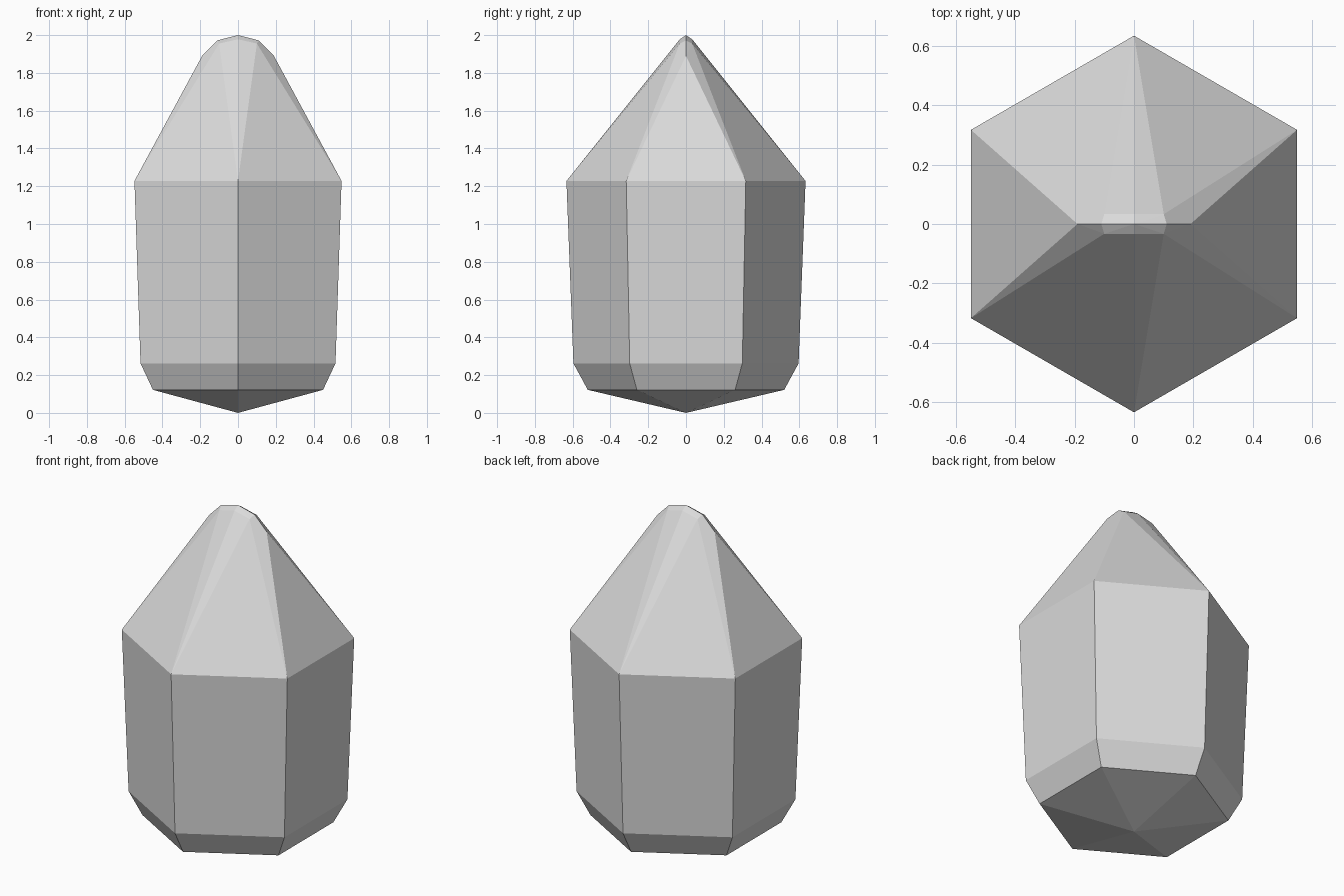
import bpy, bmesh, math

if "Cube" in bpy.data.objects:
    bpy.data.objects.remove(bpy.data.objects["Cube"])

# One plain grey for the whole stone
grey = bpy.data.materials.new("stone_grey")
grey.diffuse_color = (0.7, 0.7, 0.7, 1.0)
grey.use_nodes = True
grey.node_tree.nodes["Principled BSDF"].inputs["Base Color"].default_value = grey.diffuse_color

bm = bmesh.new()

# Hexagonal body rings (radius, height), corners on the y axis
for radius, z in [(0.52, 0.122), (0.596, 0.262), (0.633, 1.228)]:
    for i in range(6):
        a = math.radians(90 + 60 * i)
        bm.verts.new((radius * math.cos(a), radius * math.sin(a), z))

# Bottom point and rounded top ridge
bm.verts.new((0, 0, 0))
bm.verts.new((0, 0, 2))
for s in (-1, 1):
    bm.verts.new((s * 0.19, 0, 1.89))
    bm.verts.new((s * 0.11, 0, 1.972))
    bm.verts.new((0, s * 0.033, 1.978))
    for t in (-1, 1):
        bm.verts.new((s * 0.1, t * 0.033, 1.955))

# Wrap the points in flat facets
bmesh.ops.convex_hull(bm, input=bm.verts[:])
bmesh.ops.recalc_face_normals(bm, faces=bm.faces[:])

mesh = bpy.data.meshes.new("crystal")
bm.to_mesh(mesh)
bm.free()
mesh.materials.append(grey)
bpy.context.collection.objects.link(bpy.data.objects.new("crystal", mesh))
